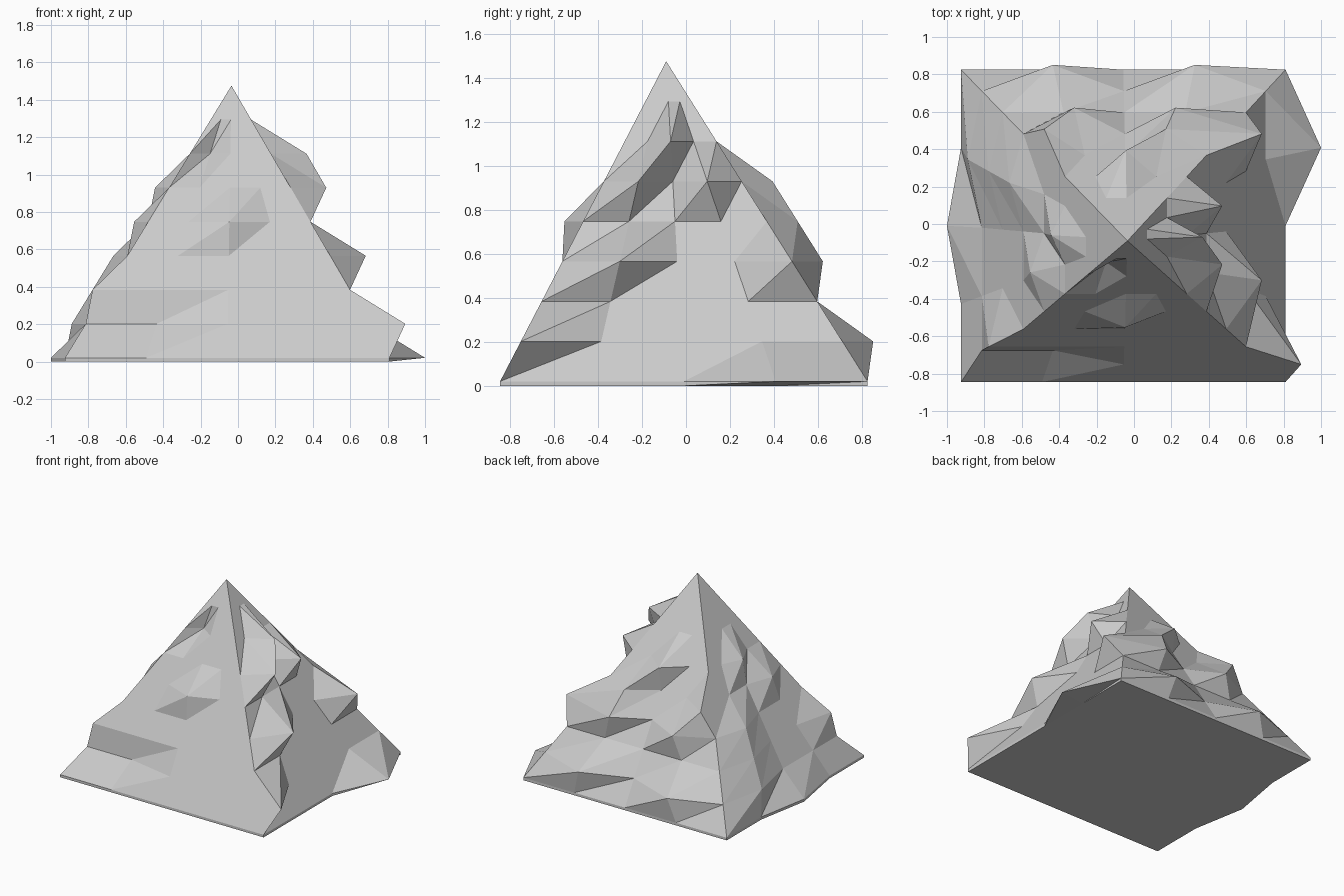
import bpy, bmesh
from mathutils import Vector

if "Cube" in bpy.data.objects:
    bpy.data.objects.remove(bpy.data.objects["Cube"])

# Overall pyramid: off-centre peak over a rectangular base, in 8 even courses
PEAK = Vector((-0.035, -0.09, 1.475))
X0, X1, Y0, Y1, BASE_Z = -0.925, 0.81, -0.845, 0.825, 0.02
LEVELS, SEG = 8, 4

# Crags: (side, level, position along side from -2 to 2, outward push)
CRAGS = [
    ("back", 1, -1, .14), ("back", 1, 1, .14), ("back", 3, -1, .14),
    ("back", 3, 1, .14), ("back", 4, -2, .14), ("back", 4, 1, .14),
    ("back", 5, 0, .14),
    ("right", 0, 1, .19), ("right", 1, -2, .19), ("right", 3, -1, .19),
    ("right", 3, 2, .19), ("right", 5, -1, .19), ("right", 5, 1, .19),
    ("right", 6, 0, .19),
    ("left", 0, 0, .075), ("left", 1, 1, .075), ("left", 2, 1, .075),
    ("left", 2, -2, .075), ("left", 3, 1, .075), ("left", 4, -1, .075),
    ("left", 5, 0, .075),
    ("front", 1, -2, -.075), ("front", 1, -1, -.075), ("front", 4, 0, .085),
    ("front", 6, -1, -.075),
]
OUT = {"front": (0, -1, 0), "back": (0, 1, 0), "left": (-1, 0, 0), "right": (1, 0, 0)}


def grid_of(side, j):
    """Grid cell of a point on a side."""
    return {"front": (j, -2), "back": (j, 2), "left": (-2, j), "right": (2, j)}[side]


# Counter-clockwise loop of grid cells round one course
r = range(-2, 2)
loop = ([(i, -2) for i in r] + [(2, i) for i in r]
        + [(-i, 2) for i in r] + [(-2, -i) for i in r])

push = {}
for side, level, j, amount in CRAGS:
    push[(level, *grid_of(side, j))] = Vector(OUT[side]) * amount


def point(level, i, j):
    base = Vector((X0 + (X1 - X0) * (i + 2) / SEG, Y0 + (Y1 - Y0) * (j + 2) / SEG, BASE_Z))
    return base.lerp(PEAK, level / LEVELS) + push.get((level, i, j), Vector())


bm = bmesh.new()

# Thin foot ring on the ground; the right-hand crag overhangs it
foot = []
for i, j in loop:
    p = point(0, i, j)
    foot.append(bm.verts.new((min(p.x, X1), p.y, 0)))
rings = [foot]
for level in range(LEVELS):
    rings.append([bm.verts.new(point(level, i, j)) for i, j in loop])

# Rock faces, split along rising diagonals
n = len(loop)
for low, high in zip(rings, rings[1:]):
    for k in range(n):
        m = (k + 1) % n
        bm.faces.new((low[k], low[m], high[m]))
        bm.faces.new((low[k], high[m], high[k]))

# Summit and underside
top = bm.verts.new(PEAK)
for k in range(n):
    bm.faces.new((rings[-1][k], rings[-1][(k + 1) % n], top))
bm.faces.new(list(reversed(foot)))

mesh = bpy.data.meshes.new("mountain")
bm.to_mesh(mesh)
bm.free()
mountain = bpy.data.objects.new("mountain", mesh)
bpy.context.collection.objects.link(mountain)
